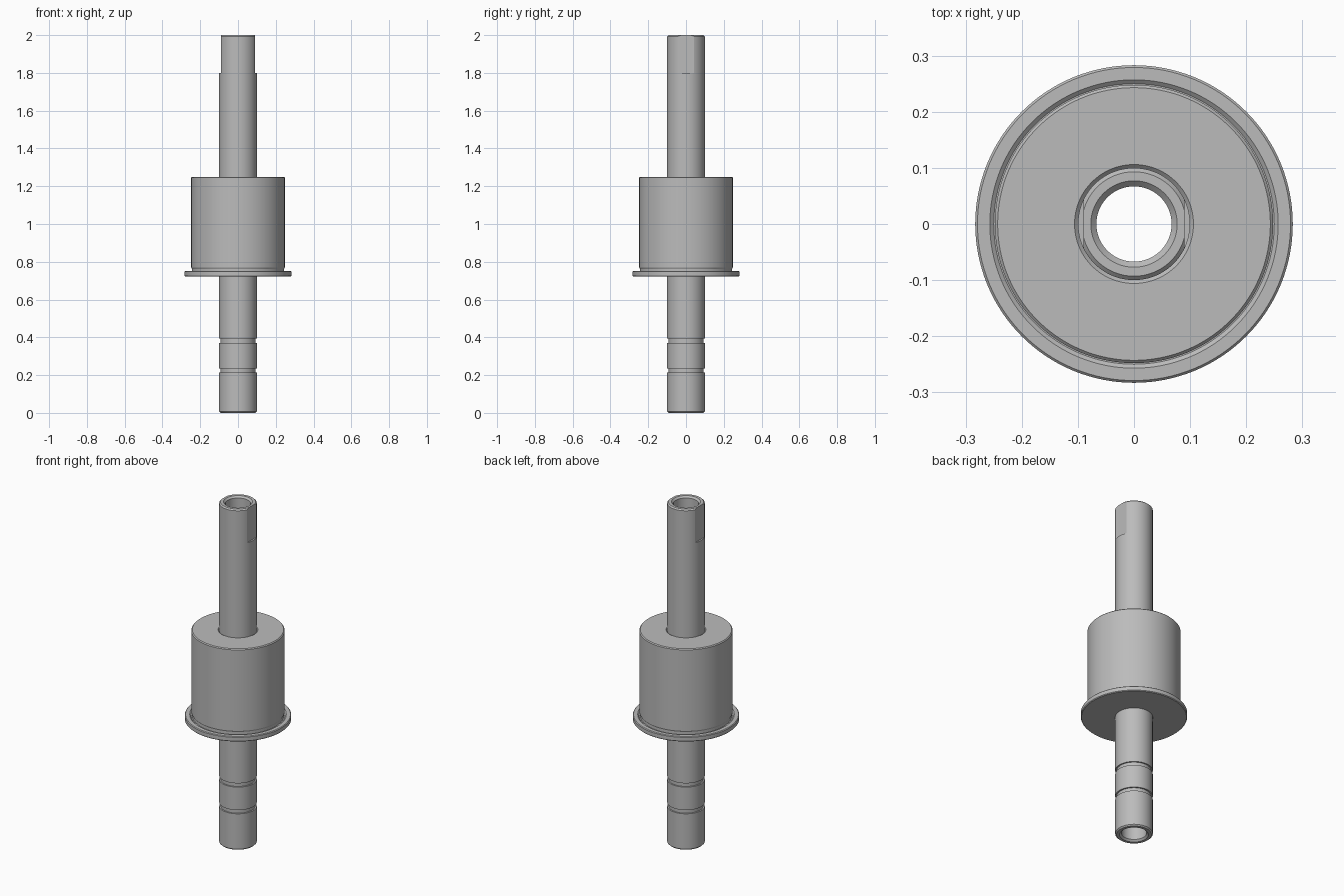
import bpy, bmesh
from math import pi, radians, cos, sin

SEGMENTS = 128

cube = bpy.data.objects.get("Cube")
if cube:
    bpy.data.objects.remove(cube, do_unlink=True)

steel = bpy.data.materials.new("grey steel")
steel.use_nodes = True
grey = (0.5, 0.5, 0.5, 1)
steel.diffuse_color = grey
steel.node_tree.nodes["Principled BSDF"].inputs["Base Color"].default_value = grey


def lathe(name, profile):
    """Revolve a closed (radius, height) outline around z."""
    bm = bmesh.new()
    rings = []
    for i in range(SEGMENTS):
        a = 2 * pi * i / SEGMENTS
        rings.append([bm.verts.new((r * cos(a), r * sin(a), z)) for r, z in profile])
    n = len(profile)
    for i in range(SEGMENTS):
        a, b = rings[i], rings[(i + 1) % SEGMENTS]
        for j in range(n):
            k = (j + 1) % n
            bm.faces.new((a[j], b[j], b[k], a[k]))
    bmesh.ops.recalc_face_normals(bm, faces=bm.faces)
    mesh = bpy.data.meshes.new(name)
    bm.to_mesh(mesh)
    bm.free()
    mesh.materials.append(steel)
    obj = bpy.data.objects.new(name, mesh)
    bpy.context.collection.objects.link(obj)
    return obj


def activate(obj):
    bpy.ops.object.select_all(action="DESELECT")
    obj.select_set(True)
    bpy.context.view_layer.objects.active = obj


def groove(z, radius=0.1, floor=0.092, half=0.011):
    return [(radius, z - half), (floor, z - half), (floor, z + half), (radius, z + half)]


# Hollow shaft with chamfered ends and two retaining grooves
R, BORE, C = 0.1, 0.067, 0.007
shaft = lathe("hollow_shaft",
              [(BORE, 0.01), (BORE + 0.01, 0), (R - C, 0), (R, C)]
              + groove(0.225) + groove(0.382)
              + [(R, 2 - C), (R - C, 2), (BORE + 0.01, 2), (BORE, 1.99)])

# Two wrench flats at the top of the shaft
for side in (-1, 1):
    bpy.ops.mesh.primitive_cube_add(size=1, location=(side * 0.19, 0, 2.0))
    cutter = bpy.context.object
    cutter.name = "flat_cutter"
    cutter.scale = (0.2, 0.4, 0.4)
    cutter.hide_render = True
    cutter.data.materials.append(steel)
    activate(shaft)
    mod = shaft.modifiers.new("flat", "BOOLEAN")
    mod.operation = "DIFFERENCE"
    mod.solver = "EXACT"
    mod.object = cutter
    bpy.ops.object.modifier_apply(modifier=mod.name)
    bpy.data.objects.remove(cutter, do_unlink=True)

# Flanged bushing with a relief undercut above the flange
bushing = lathe("flanged_bushing",
                [(R, 0.722), (0.279, 0.722), (0.283, 0.726), (0.283, 0.748),
                 (0.279, 0.752), (0.257, 0.752), (0.25, 0.746), (0.244, 0.746),
                 (0.244, 0.762), (0.248, 0.77),
                 (0.248, 1.245), (0.243, 1.25), (0.106, 1.25), (R, 1.244)])

for obj in (shaft, bushing):
    activate(obj)
    bpy.ops.object.shade_smooth_by_angle(angle=radians(20))
